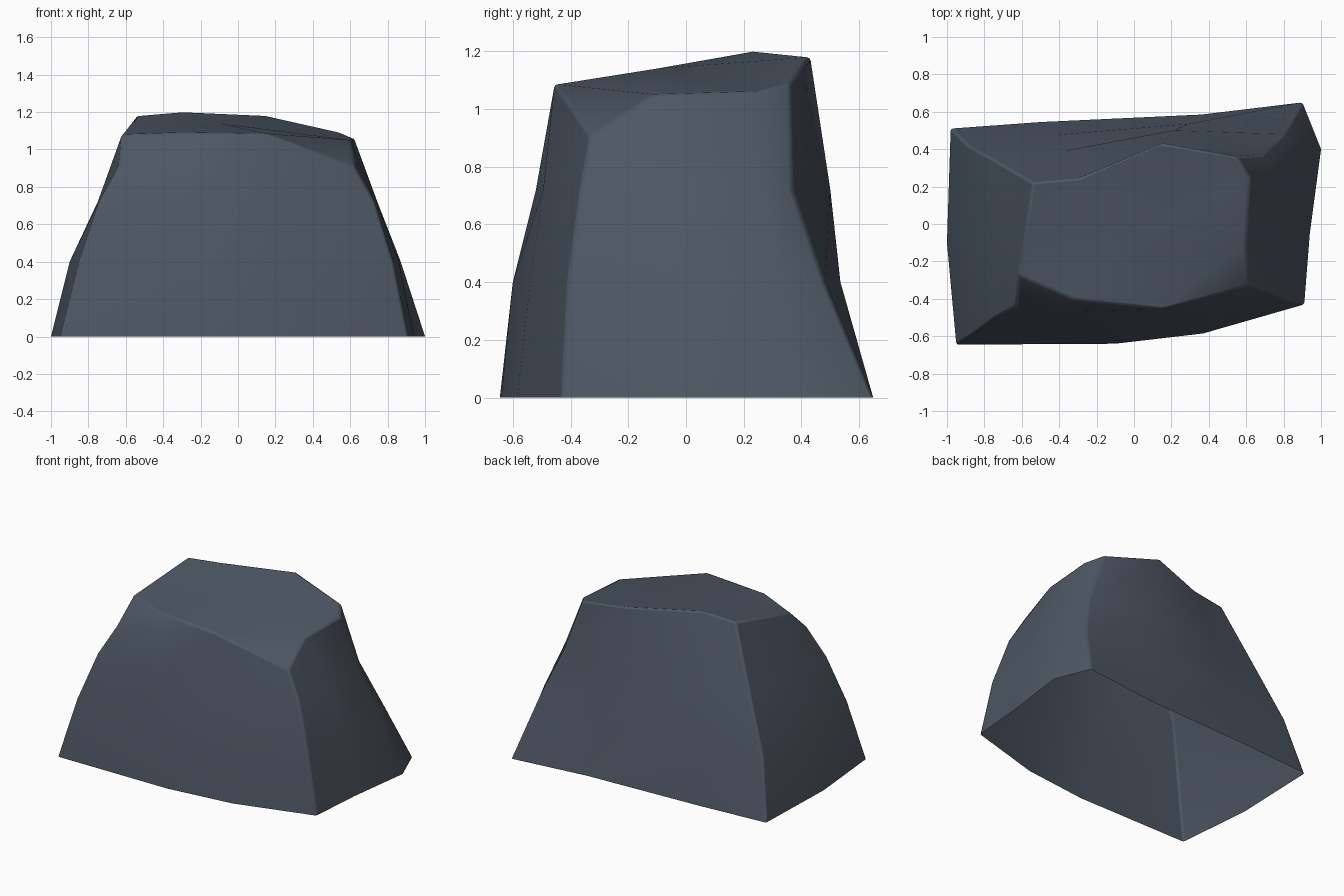
import bpy, bmesh

if "Cube" in bpy.data.objects:
    bpy.data.objects.remove(bpy.data.objects["Cube"])

# Wall outlines at three heights; anticlockwise from the front-left corner
rings = {
    0.0: [(-.95, -.645), (-.1, -.64), (.37, -.585), (.91, -.43), (.94, -.05), (1, .40),
          (.90, .65), (.36, .585), (-.5, .545), (-.98, .51), (-1, -.1)],
    0.4: [(-.85, -.58), (-.17, -.60), (.30, -.54), (.83, -.41), (.86, -.05), (.87, .33),
          (.80, .48), (.29, .535), (-.43, .475), (-.89, .42), (-.90, -.1)],
    0.72: [(-.745, -.50), (-.23, -.52), (.25, -.495), (.73, -.365), (.74, -.07), (.745, .27),
           (.685, .37), (.21, .50), (-.38, .39), (-.745, .34), (-.75, -.15)],
}
# Uneven upper rim
rim = [(-.63, -.44, .92), (-.30, -.465, 1.0), (.15, -.455, 1.085), (.62, -.33, .91),
       (.60, -.11, 1.05), (.62, .25, 1.06), (.55, .36, 1.09), (.15, .43, 1.18),
       (-.30, .24, 1.2), (-.54, .22, 1.18), (-.62, -.27, 1.08)]

bm = bmesh.new()
rows = [[bm.verts.new((x, y, z)) for x, y in pts] for z, pts in rings.items()]
rows.append([bm.verts.new(p) for p in rim])
n = len(rim)

# Walls (underside stays open)
for low, high in zip(rows, rows[1:]):
    for i in range(n):
        j = (i + 1) % n
        bm.faces.new((low[i], low[j], high[j], high[i]))

# Chipped front corners
E, F1, F2, D, R, C, B, K, L, A, W = rows[-1]
P = bm.verts.new((-.33, -.40, 1.09))
for f in ((E, F1, P, W), (F1, F2, P), (F2, D, R)):
    bm.faces.new(f)

# Gently crowned top
mid = bm.verts.new((-.1, -.1, 1.14))
top = [W, P, F2, R, C, B, K, L, A]
for a, b in zip(top, top[1:] + top[:1]):
    bm.faces.new((a, b, mid))

mesh = bpy.data.meshes.new("boulder")
bm.to_mesh(mesh)
bm.free()
rock = bpy.data.objects.new("boulder", mesh)
bpy.context.collection.objects.link(rock)

stone = bpy.data.materials.new("slate grey stone")
stone.diffuse_color = (.075, .095, .125, 1)
stone.use_nodes = True
stone.node_tree.nodes["Principled BSDF"].inputs["Base Color"].default_value = stone.diffuse_color
mesh.materials.append(stone)

# Slightly worn edges, smooth shading between them
bevel = rock.modifiers.new("worn edges", 'BEVEL')
bevel.width = .012
bevel.segments = 2
bevel.limit_method = 'ANGLE'
bevel.angle_limit = .6
bpy.context.view_layer.objects.active = rock
rock.select_set(True)
bpy.ops.object.shade_smooth_by_angle(angle=.6)
